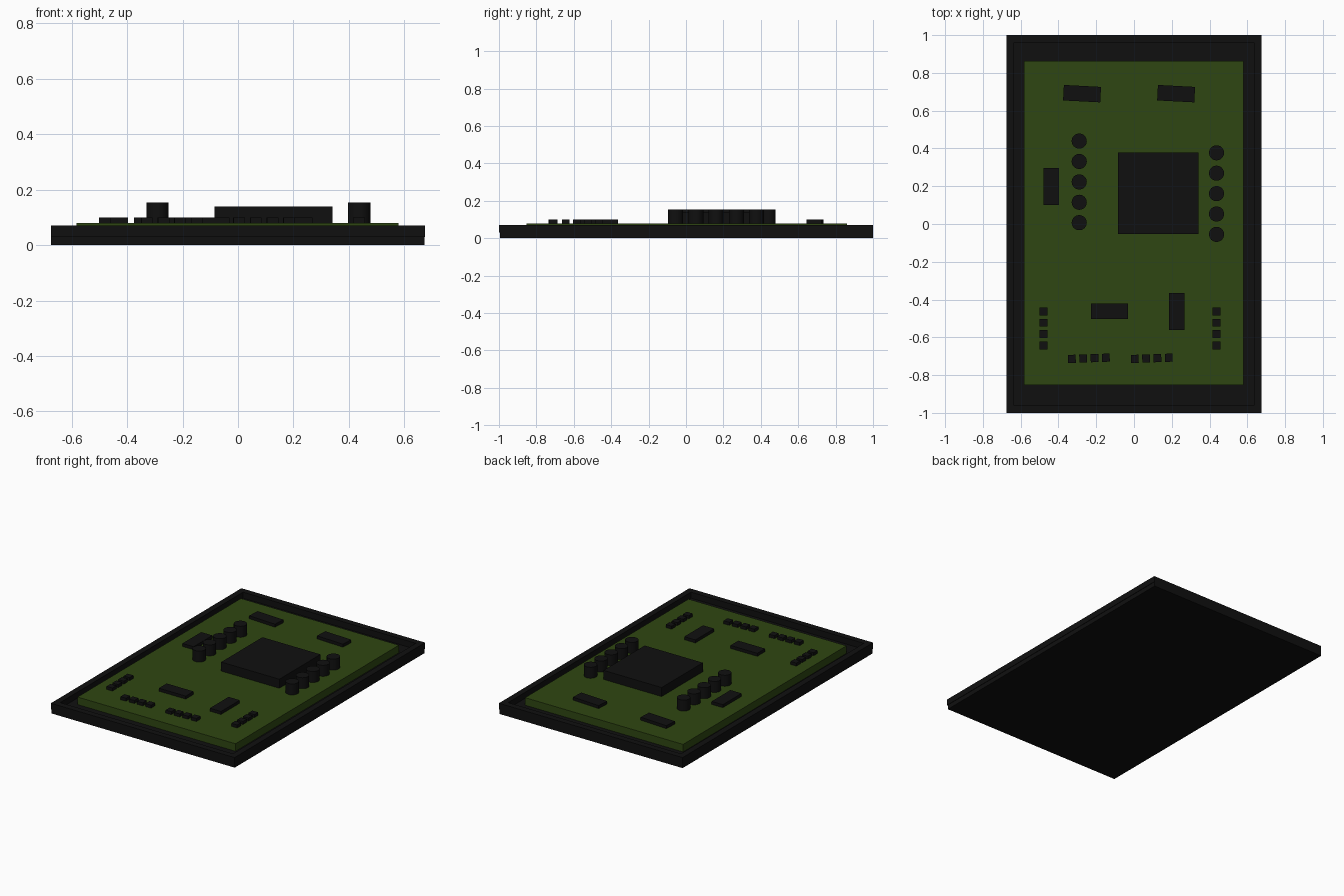
import bpy, math

if "Cube" in bpy.data.objects:
    bpy.data.objects.remove(bpy.data.objects["Cube"])


def material(name, rgb):
    m = bpy.data.materials.new(name)
    m.diffuse_color = (*rgb, 1)
    m.use_nodes = True
    m.node_tree.nodes["Principled BSDF"].inputs["Base Color"].default_value = m.diffuse_color
    return m


BLACK = material("black_plastic", (0.005, 0.005, 0.005))
GREEN = material("board_green", (0.028, 0.062, 0.006))


def box(name, x, y, z, mat=BLACK, rot=0):
    """Box from (min, max) ranges, turned by rot degrees about z."""
    mid = [(a + b) / 2 for a, b in (x, y, z)]
    bpy.ops.mesh.primitive_cube_add(size=1, location=mid)
    ob = bpy.context.object
    ob.name = name
    ob.scale = [b - a for a, b in (x, y, z)]
    bpy.ops.object.transform_apply(location=False, rotation=False, scale=True)
    ob.rotation_euler.z = math.radians(rot)
    ob.data.materials.append(mat)
    return ob


def part(name, cx, cy, w, d, top, rot=0):
    """Component sitting on the board."""
    return box(name, (cx - w / 2, cx + w / 2), (cy - d / 2, cy + d / 2), (BOARD_TOP - 0.002, top), BLACK, rot)


BOARD_TOP = 0.08
FLOOR, RIM_TOP, RIM = 0.03, 0.07, 0.04
W, L = 0.675, 1.0

# Tray: floor plate with a raised rim of four bars
box("tray_floor", (-W, W - 0.003), (-L + 0.006, L), (0, FLOOR))
for s, side in ((-1, "left"), (1, "right")):
    box("rim_" + side, sorted((s * (W - RIM), s * W)), (-L, L), (FLOOR, RIM_TOP))
for s, side in ((-1, "front"), (1, "back")):
    box("rim_" + side, (-W + RIM, W - RIM), sorted((s * (L - RIM), s * L)), (FLOOR, RIM_TOP))

# Circuit board
box("circuit_board", (-0.582, 0.579), (-0.853, 0.862), (FLOOR, BOARD_TOP), GREEN)

# Main processor
part("processor", 0.128, 0.162, 0.427, 0.432, 0.14)

# Two rows of capacitors
for side, x, y0 in (("left", -0.29, 0.007), ("right", 0.437, -0.055)):
    for i in range(5):
        z0, z1 = BOARD_TOP - 0.002, 0.153
        bpy.ops.mesh.primitive_cylinder_add(vertices=32, radius=0.04, depth=z1 - z0,
                                            location=(x, y0 + i * 0.108, (z0 + z1) / 2))
        ob = bpy.context.object
        ob.name = f"capacitor_{side}_{i + 1}"
        ob.data.materials.append(BLACK)
        bpy.ops.object.shade_smooth_by_angle()

# Small chips
chips = [(-0.275, 0.69, -3), (0.223, 0.69, -3), (-0.437, 0.198, 90),
         (-0.13, -0.463, 0), (0.227, -0.463, 90)]
for i, (x, y, r) in enumerate(chips):
    part(f"chip_{i + 1}", x, y, 0.197, 0.082, 0.10, r)

# Resistors: side columns and front rows
for i in range(4):
    for side, x in (("left", -0.48), ("right", 0.437)):
        part(f"resistor_{side}_{i + 1}", x, -0.463 - i * 0.06, 0.043, 0.041, 0.10)
    for side, x in (("front_left", -0.329), ("front_right", 0.004)):
        part(f"resistor_{side}_{i + 1}", x + i * 0.06, -0.714 + i * 0.002, 0.041, 0.043, 0.10, 2)
